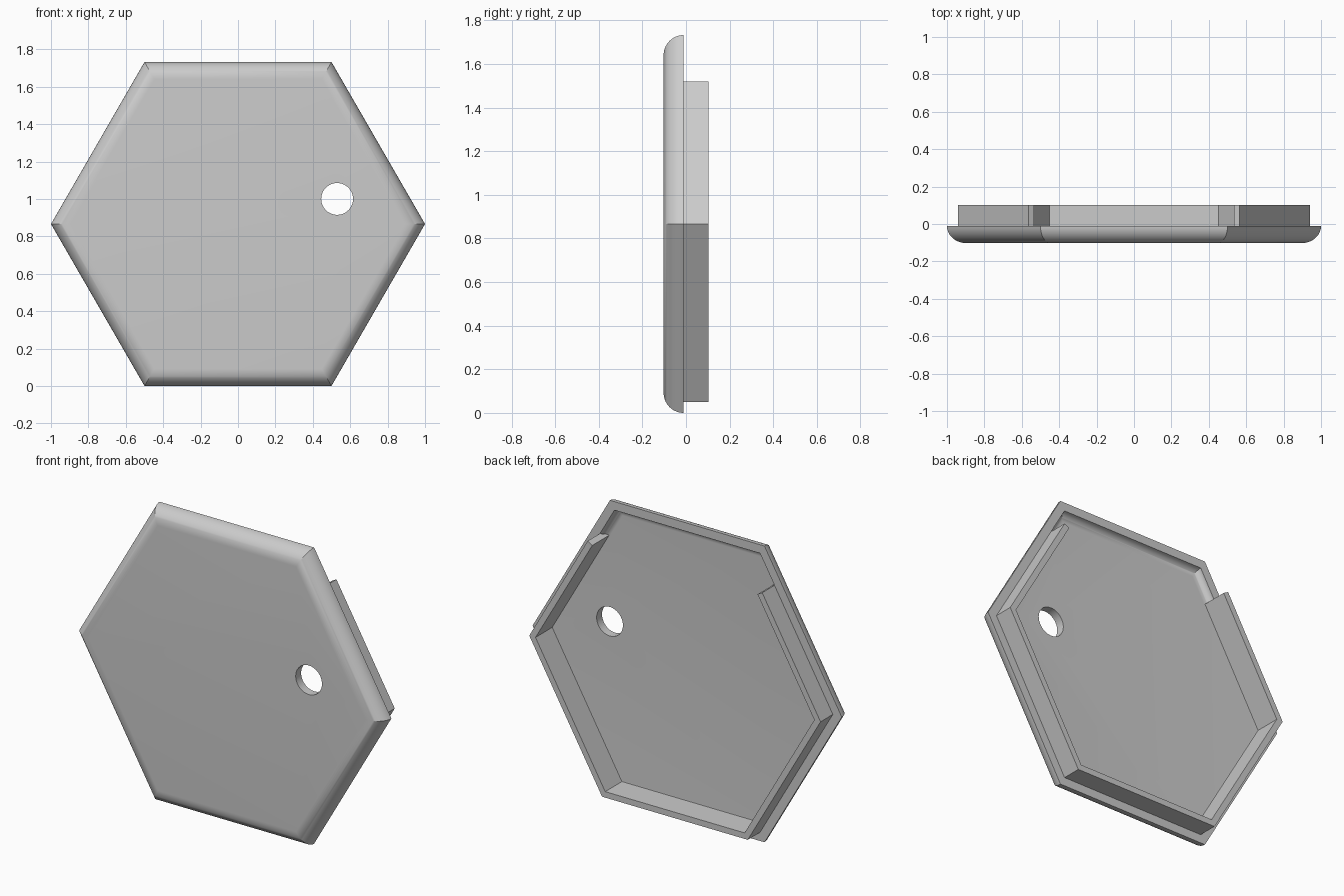
import bpy, bmesh, math

if "Cube" in bpy.data.objects:
    bpy.data.objects.remove(bpy.data.objects["Cube"], do_unlink=True)

APOTHEM = math.sqrt(3) / 2      # outer hexagon, also the centre height
FRONT, SEAM, BACK = -0.1025, -0.011, 0.1025
SHELL = 0.05                    # shell thickness
LIP = 0.035                     # lip wall thickness

grey = bpy.data.materials.new("plain grey")
grey.use_nodes = True
colour = (0.6, 0.6, 0.6, 1)
grey.diffuse_color = colour
grey.node_tree.nodes["Principled BSDF"].inputs["Base Color"].default_value = colour


def hex_point(apothem, i, y):
    r = apothem / math.cos(math.pi / 6)
    a = math.radians(60 * i)
    return (r * math.cos(a), y, APOTHEM + r * math.sin(a))


def make_object(name, bm):
    bmesh.ops.recalc_face_normals(bm, faces=bm.faces)
    mesh = bpy.data.meshes.new(name)
    bm.to_mesh(mesh)
    bm.free()
    mesh.materials.append(grey)
    ob = bpy.data.objects.new(name, mesh)
    bpy.context.collection.objects.link(ob)
    return ob


def activate(ob):
    bpy.ops.object.select_all(action='DESELECT')
    ob.select_set(True)
    bpy.context.view_layer.objects.active = ob


def bridge(bm, a, b, closed):
    for i in range(len(a) if closed else len(a) - 1):
        j = (i + 1) % len(a)
        bm.faces.new((a[i], a[j], b[j], b[i]))


# Hexagonal shell: rounded outside, concentric rounded hollow inside
radius = SEAM - FRONT
centre = APOTHEM - radius
steps = 14
arc = [math.pi / 2 * k / steps for k in range(steps + 1)]


def quarter(r):
    return [(centre + r * math.sin(t), SEAM - r * math.cos(t)) for t in arc]


profile = quarter(radius) + quarter(radius - SHELL)[::-1]
bm = bmesh.new()
rings = [[bm.verts.new(hex_point(a, i, y)) for i in range(6)] for a, y in profile]
for lower, upper in zip(rings, rings[1:]):
    bridge(bm, lower, upper, True)
bm.faces.new(rings[0])
bm.faces.new(rings[-1])
shell = make_object("cover_shell", bm)

# Round through hole
bpy.ops.mesh.primitive_cylinder_add(vertices=64, radius=0.085, depth=0.5,
                                    location=(0.53, 0, 1.0),
                                    rotation=(math.pi / 2, 0, 0))
cutter = bpy.context.object
cutter.name = "hole_cutter"
cutter.hide_render = True
activate(shell)
cut = shell.modifiers.new("hole", 'BOOLEAN')
cut.operation = 'DIFFERENCE'
cut.solver = 'EXACT'
cut.object = cutter
bpy.ops.object.modifier_apply(modifier="hole")
bpy.data.objects.remove(cutter, do_unlink=True)
activate(shell)
bpy.ops.object.shade_smooth_by_angle(angle=math.radians(25))

# Lip wall: follows the hexagon, open across the top, ends cut square
outer_a = APOTHEM - SHELL
end_z = 1.52
end_x = outer_a / math.cos(math.pi / 6) - (end_z - APOTHEM) / math.sqrt(3)


def lip_path(inset, y):
    x = end_x - inset * math.cos(math.pi / 6)
    z = end_z - inset * 0.5
    corners = [hex_point(outer_a - inset, -i, y) for i in range(4)]
    return [(x, y, z)] + corners + [(-x, y, z)]


base = SEAM - radius + SHELL - 0.005
bm = bmesh.new()
section = [(0, SEAM), (0, BACK), (LIP, BACK), (LIP, base), (LIP * 0.9, base)]
paths = [[bm.verts.new(p) for p in lip_path(d, y)] for d, y in section]
for k, path in enumerate(paths):
    bridge(bm, path, paths[(k + 1) % len(paths)], False)
for end in (0, -1):
    bm.faces.new([path[end] for path in paths])
lip = make_object("lip_wall", bm)
